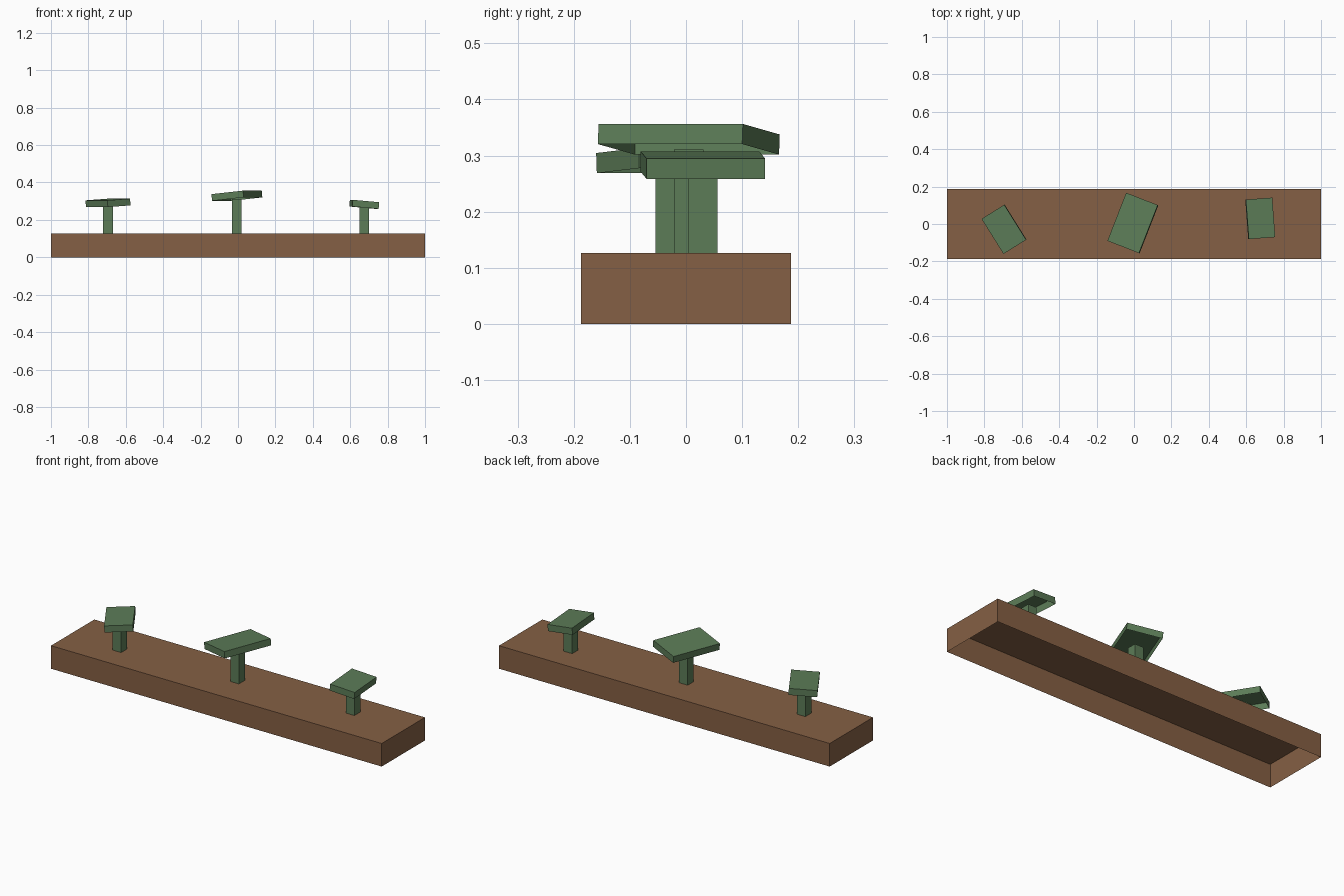
import bpy
import bmesh
from math import radians
from mathutils import Euler, Vector

cube = bpy.data.objects.get("Cube")
if cube:
    bpy.data.objects.remove(cube, do_unlink=True)


def make_material(name, rgb):
    mat = bpy.data.materials.new(name)
    mat.use_nodes = True
    colour = (*rgb, 1.0)
    mat.diffuse_color = colour
    mat.node_tree.nodes["Principled BSDF"].inputs["Base Color"].default_value = colour
    return mat


def open_box(name, size, centre, mat, turn=0.0, tilt=0.0):
    """Box shell with no underside, tilted about its own y axis, then turned about z."""
    bm = bmesh.new()
    bmesh.ops.create_cube(bm, size=1.0)
    underside = [f for f in bm.faces if f.normal.z < -0.9]
    bmesh.ops.delete(bm, geom=underside, context='FACES_ONLY')
    bmesh.ops.scale(bm, vec=Vector(size), verts=bm.verts)
    mesh = bpy.data.meshes.new(name)
    bm.to_mesh(mesh)
    bm.free()
    mesh.materials.append(mat)
    obj = bpy.data.objects.new(name, mesh)
    obj.location = centre
    obj.rotation_euler = Euler((0, radians(tilt), radians(turn)))
    bpy.context.collection.objects.link(obj)
    return obj


brown = make_material("soil brown", (0.235, 0.117, 0.058))
green = make_material("leaf green", (0.107, 0.202, 0.096))

# Long planter base
BASE_TOP = 0.126
open_box("base", (2.0, 0.374, BASE_TOP), (0, 0, BASE_TOP / 2), brown)

# Plants: name, x, y, cap centre height, cap width, cap length, turn, tilt
STEM, THICK = 0.052, 0.036
plants = [
    ("left_end", -0.695, -0.028, 0.291, 0.143, 0.221, 32, -3.6),
    ("middle", -0.006, 0.005, 0.329, 0.182, 0.276, -21.3, -5.9),
    ("right_end", 0.675, 0.030, 0.283, 0.142, 0.212, 4.3, 5.2),
]
for name, x, y, z, width, length, turn, tilt in plants:
    # Upright stem reaching the open underside of the cap
    height = z - THICK / 2 - BASE_TOP
    open_box(name + "_stem", (STEM, STEM, height), (x, y, BASE_TOP + height / 2), green)
    # Tilted slab on top
    open_box(name + "_cap", (width, length, THICK), (x, y, z), green, turn, tilt)
